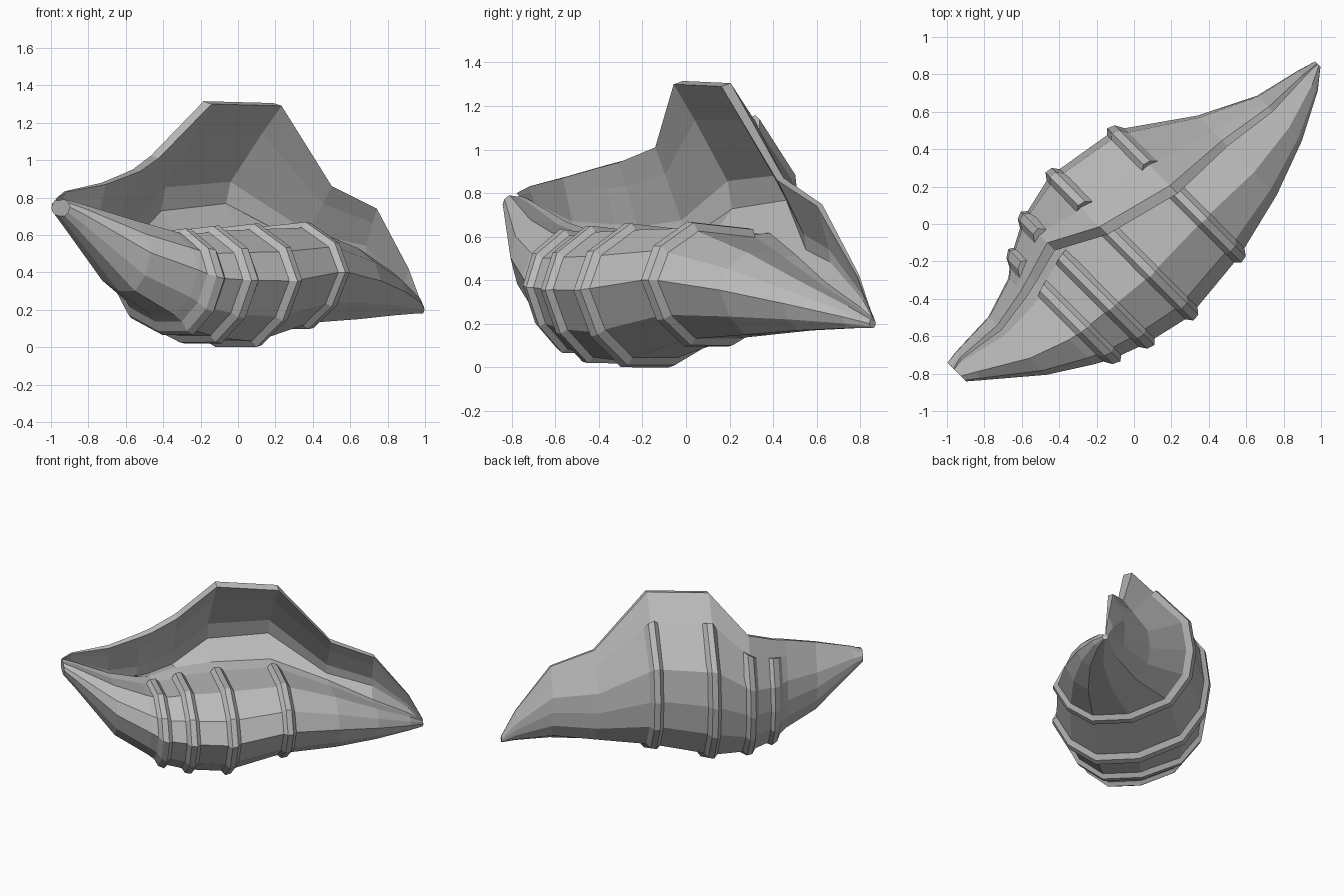
import bpy
import bmesh
import math
from mathutils import Vector

cube = bpy.data.objects.get("Cube")
if cube:
    bpy.data.objects.remove(cube)

# One grey for the whole shell
grey = bpy.data.materials.new("shell_grey")
grey.use_nodes = True
colour = (0.5, 0.5, 0.5, 1)
grey.diffuse_color = colour
grey.node_tree.nodes["Principled BSDF"].inputs["Base Color"].default_value = colour

# Stations along the shell: position, front, back, bottom, body top, lip offset, lip height
STATIONS = [
    (-1.23, -.04, -.18, .70, .79, -.13, .80),
    (-1.16, .02, -.19, .62, .77, -.14, .83),
    (-.9, .24, -.2, .30, .68, -.1, .87),
    (-.68, .38, -.27, .17, .62, -.13, .92),
    (-.59, .43, -.34, .1, .6, -.15, .94),
    (-.4, .5, -.44, .05, .62, -.2, 1.01),
    (-.14, .56, -.5, .03, .63, -.06, 1.3),
    (.28, .52, -.43, .13, .64, .05, 1.29),
    (.65, .43, -.17, .15, .53, .06, .86),
    (.95, .32, -.02, .17, .4, .1, .74),
    (1.2, .19, .04, .18, .28, .09, .42),
    (1.3, .11, .07, .18, .22, .09, .23),
]
BODY = [(-.7, .94), (.3, 1), (.82, .8), (1, .54), (.76, .22), (.34, 0), (-.34, 0)]
BACK = [(.72, .1), (.95, .27), (1, .45)]
FLARE = [(.92, .65), (.36, .87)]
RIB_PATH = len(BODY) + len(BACK) + len(FLARE)


def station_at(s):
    for a, b in zip(STATIONS, STATIONS[1:]):
        if a[0] <= s <= b[0]:
            f = (s - a[0]) / (b[0] - a[0])
            return [p + (q - p) * f for p, q in zip(a, b)]


def section(station):
    """Cross-section: over the body, under it, up the back, over the lip, down inside."""
    s, front, back, bottom, top, lip, lip_z = station
    centre = back + .59 * (front - back)
    half, rear, height = front - centre, centre - back, lip_z - bottom
    thick = .06 * min(1, height)
    outer = lip - thick
    pts = [(centre + half * u, bottom + (top - bottom) * v) for u, v in BODY]
    pts += [(centre - rear * u, bottom + height * v) for u, v in BACK]
    flare = [(outer + (back - outer) * u, bottom + height * v) for u, v in FLARE]
    pts += flare
    pts += [(outer, lip_z + thick / 4), (lip, lip_z)]
    pts += [(w + thick, z) for w, z in reversed(flare)]
    pts.append((back + thick, bottom + .55 * height))
    pts.append((back + .3 * rear, top - .02 * height))
    return [Vector(p) for p in pts]


def place(s, p):
    # The shell lies diagonally on the ground plane
    r = math.sqrt(.5)
    return ((s + p.x) * r, (s - p.x) * r, p.y)


def loft(name, rings):
    """Skin closed rings and cap both ends."""
    bm = bmesh.new()
    rows = [[bm.verts.new(co) for co in ring] for ring in rings]
    n = len(rows[0])
    for a, b in zip(rows, rows[1:]):
        for i in range(n):
            j = (i + 1) % n
            bm.faces.new((a[i], a[j], b[j], b[i]))
    bm.faces.new(rows[0][::-1])
    bm.faces.new(rows[-1])
    bmesh.ops.recalc_face_normals(bm, faces=bm.faces)
    mesh = bpy.data.meshes.new(name)
    bm.to_mesh(mesh)
    bm.free()
    mesh.materials.append(grey)
    obj = bpy.data.objects.new(name, mesh)
    bpy.context.collection.objects.link(obj)


# Main shell with the flared lip and open mouth
loft("shell_body", [[place(st[0], p) for p in section(st)] for st in STATIONS])


# Raised ribs wrapping from the mouth, under the body and up the back
def offset_path(s, amount):
    path = section(station_at(s))[:RIB_PATH]
    moved = []
    for i, p in enumerate(path):
        d = (path[min(i + 1, len(path) - 1)] - path[max(i - 1, 0)]).normalized()
        moved.append(place(s, p + Vector((-d.y, d.x)) * amount))
    return moved


PROFILE = [(-.055, -.01), (-.02, .03), (.02, .03), (.055, -.01)]
for number, s in enumerate((-.59, -.4, -.12, .28), 1):
    strips = [offset_path(s + ds, out) for ds, out in PROFILE]
    loft(f"rib_{number}", list(zip(*strips)))
